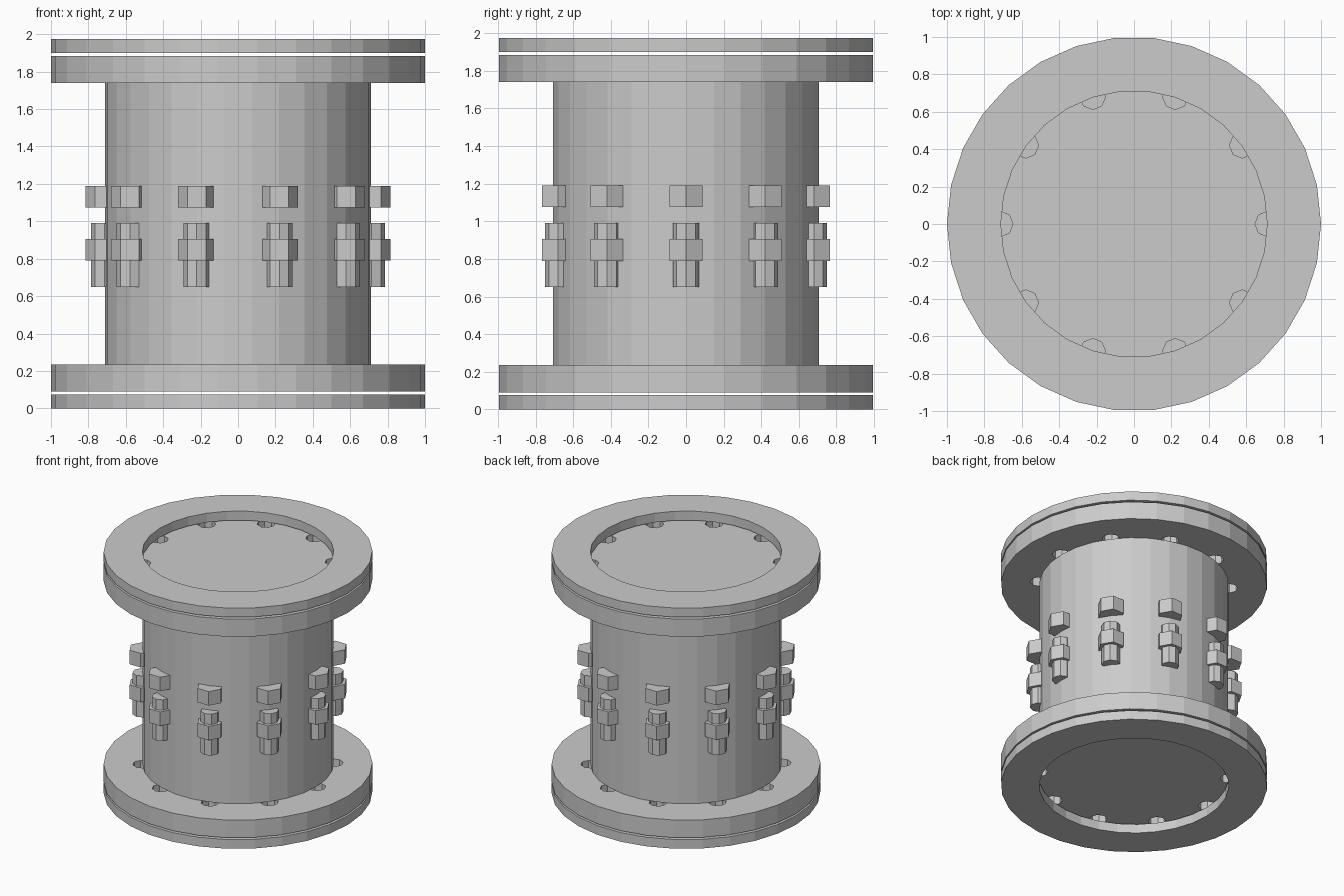
import bpy, bmesh, math
from mathutils import Matrix

cube = bpy.data.objects.get("Cube")
if cube:
    bpy.data.objects.remove(cube, do_unlink=True)

HEIGHT = 1.975
SIDES = 30
CORE_R = 0.712
BOLT_COUNT = 10

grey = bpy.data.materials.new("plain_grey")
grey.use_nodes = True
colour = (0.6, 0.6, 0.6, 1)
grey.diffuse_color = colour
grey.node_tree.nodes["Principled BSDF"].inputs["Base Color"].default_value = colour


def finish(name, bm):
    bmesh.ops.recalc_face_normals(bm, faces=bm.faces)
    mesh = bpy.data.meshes.new(name)
    bm.to_mesh(mesh)
    bm.free()
    mesh.materials.append(grey)
    obj = bpy.data.objects.new(name, mesh)
    bpy.context.collection.objects.link(obj)
    return obj


def add_prism(bm, radius, z0, z1, sides, x=0, y=0):
    """Upright prism with one corner pointing along +x."""
    ring = [bm.verts.new((x + radius * math.cos(math.tau * i / sides),
                          y + radius * math.sin(math.tau * i / sides), z0))
            for i in range(sides)]
    base = bm.faces.new(ring)
    top = bmesh.ops.extrude_face_region(bm, geom=[base], use_keep_orig=True)
    verts = [v for v in top["geom"] if isinstance(v, bmesh.types.BMVert)]
    bmesh.ops.translate(bm, verts=verts, vec=(0, 0, z1 - z0))


def prism(name, radius, z0, z1):
    bm = bmesh.new()
    add_prism(bm, radius, z0, z1, SIDES)
    return finish(name, bm)


def circle_of_prisms(name, radius, z0, z1, sides):
    bm = bmesh.new()
    for i in range(BOLT_COUNT):
        a = math.tau * i / BOLT_COUNT
        add_prism(bm, radius, z0, z1, sides, 0.715 * math.cos(a), 0.715 * math.sin(a))
    return finish(name, bm)


def end_ring(name, z0, z1):
    """Flat ring made by spinning a rectangular section."""
    bm = bmesh.new()
    section = [bm.verts.new((r, 0, z)) for r, z in
               ((CORE_R, z0), (1, z0), (1, z1), (CORE_R, z1))]
    edges = [bm.edges.new((section[i], section[(i + 1) % 4])) for i in range(4)]
    bmesh.ops.spin(bm, geom=section + edges, axis=(0, 0, 1), cent=(0, 0, 0),
                   angle=math.tau, steps=SIDES)
    bmesh.ops.remove_doubles(bm, verts=bm.verts, dist=0.0005)
    return finish(name, bm)


# Central drum
prism("drum", CORE_R, 0.235, HEIGHT - 0.235)

# Drilled flanges and the separate thin rings beyond them
drill = circle_of_prisms("bolt_hole_cutter", 0.068, -0.5, HEIGHT + 0.5, 8)
drill.hide_render = True
for end, low in (("lower", True), ("upper", False)):
    span = lambda a, b: (a, b) if low else (HEIGHT - b, HEIGHT - a)
    flange = prism(end + "_flange", 1, *span(0.09, 0.235))
    cut = flange.modifiers.new("bolt_holes", "BOOLEAN")
    cut.operation = "DIFFERENCE"
    cut.solver = "EXACT"
    cut.object = drill
    bpy.context.view_layer.objects.active = flange
    bpy.ops.object.modifier_apply(modifier=cut.name)
    end_ring(end + "_ring", *span(0, 0.075))
bpy.data.objects.remove(drill, do_unlink=True)

# Bolts around the drum with two rows of nuts
circle_of_prisms("bolt_shanks", 0.07, 0.65, 0.99, 8)
circle_of_prisms("lower_nuts", 0.1, 0.79, 0.905, 6)
circle_of_prisms("upper_nuts", 0.1, 1.075, 1.19, 6)
